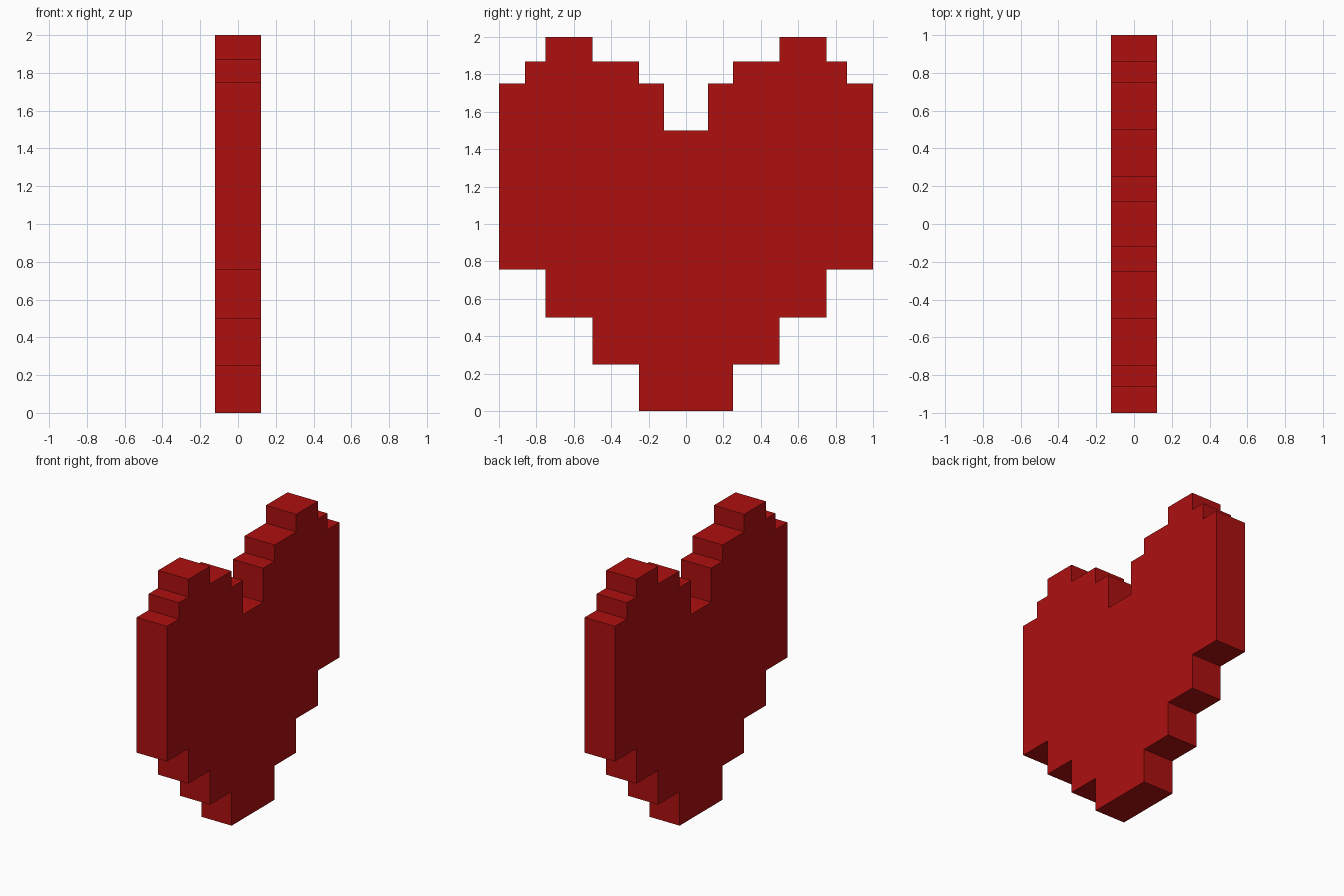
import bpy, bmesh

if "Cube" in bpy.data.objects:
    bpy.data.objects.remove(bpy.data.objects["Cube"])

HALF_THICKNESS = 0.123

# Right half of the stepped outline (y, z), from the bottom up to the notch
half = [(0.25, 0), (0.25, 0.25), (0.5, 0.25), (0.5, 0.5), (0.75, 0.5),
        (0.75, 0.757), (1, 0.757), (1, 1.75), (0.86, 1.75), (0.86, 1.87),
        (0.75, 1.87), (0.75, 2), (0.5, 2), (0.5, 1.87), (0.25, 1.87),
        (0.25, 1.75), (0.117, 1.75), (0.117, 1.5)]
outline = half + [(-y, z) for y, z in reversed(half)]

# Fill the outline and extrude it through the thickness
bm = bmesh.new()
face = bm.faces.new([bm.verts.new((-HALF_THICKNESS, y, z)) for y, z in outline])
result = bmesh.ops.extrude_face_region(bm, geom=[face], use_keep_orig=True)
moved = [v for v in result["geom"] if isinstance(v, bmesh.types.BMVert)]
bmesh.ops.translate(bm, verts=moved, vec=(2 * HALF_THICKNESS, 0, 0))
bmesh.ops.recalc_face_normals(bm, faces=bm.faces[:])

mesh = bpy.data.meshes.new("pixel_heart")
bm.to_mesh(mesh)
bm.free()
heart = bpy.data.objects.new("pixel_heart", mesh)
bpy.context.collection.objects.link(heart)

# Red colour
red = bpy.data.materials.new("red")
red.diffuse_color = (0.42, 0.005, 0.005, 1)
red.use_nodes = True
red.node_tree.nodes["Principled BSDF"].inputs["Base Color"].default_value = red.diffuse_color
mesh.materials.append(red)
